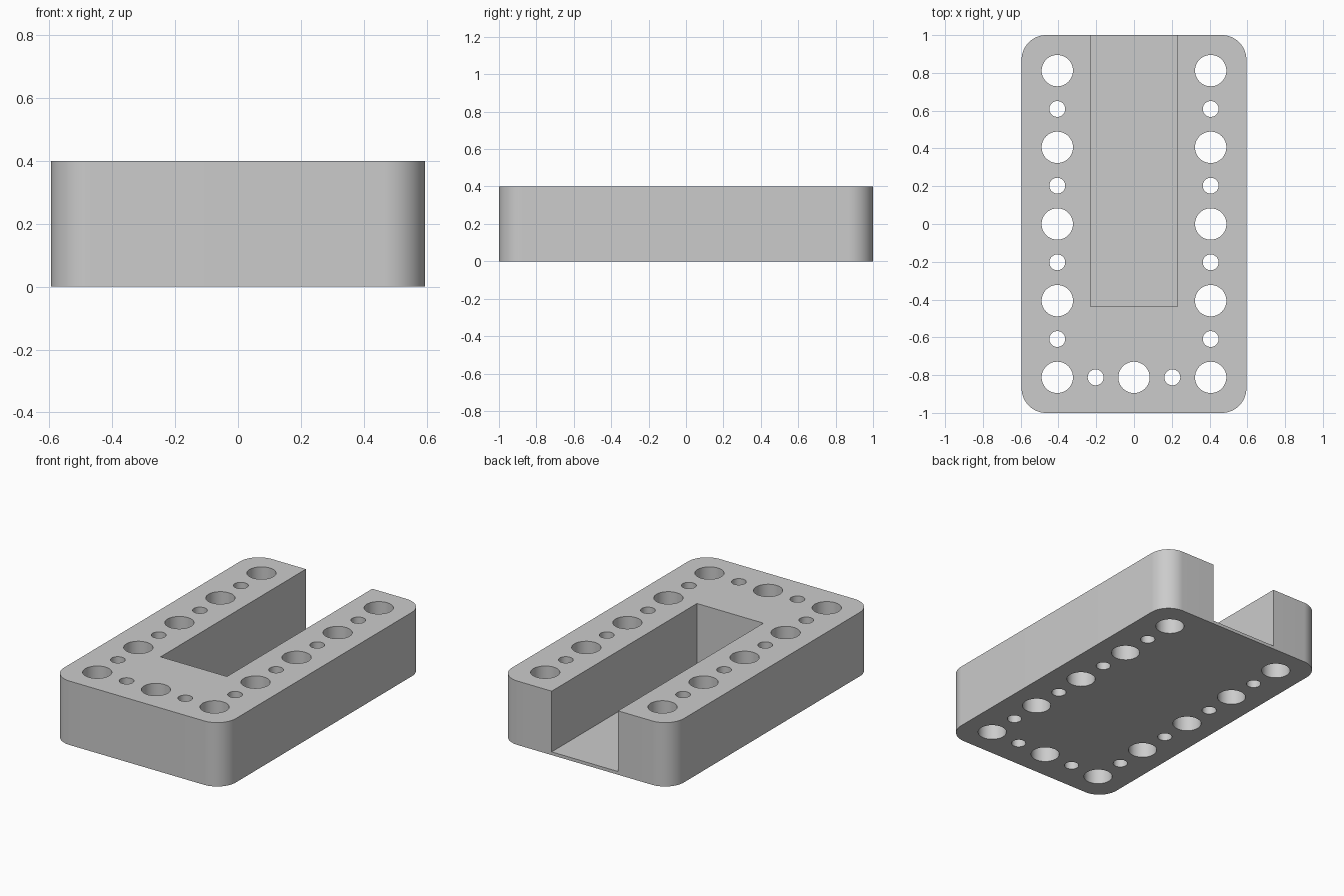
import bpy, bmesh, math
from mathutils import Matrix, Vector

cube = bpy.data.objects.get("Cube")
if cube:
    bpy.data.objects.remove(cube, do_unlink=True)

WIDTH, LENGTH, HEIGHT = 1.19, 2.0, 0.4
PITCH = 0.203
BIG, SMALL = 0.083, 0.042

grey = bpy.data.materials.new("plain grey")
grey.use_nodes = True
colour = (0.6, 0.6, 0.6, 1)
grey.diffuse_color = colour
grey.node_tree.nodes["Principled BSDF"].inputs["Base Color"].default_value = colour


def add_box(bm, low, high):
    low, high = Vector(low), Vector(high)
    matrix = Matrix.Translation((low + high) / 2) @ Matrix.Diagonal((*(high - low), 1))
    bmesh.ops.create_cube(bm, size=1, matrix=matrix)


def add_hole(bm, x, y, radius):
    bmesh.ops.create_cone(bm, cap_ends=True, segments=48, radius1=radius, radius2=radius,
                          depth=HEIGHT * 2, matrix=Matrix.Translation((x, y, HEIGHT / 2)))


def make_object(name, bm):
    mesh = bpy.data.meshes.new(name)
    bm.to_mesh(mesh)
    bm.free()
    mesh.materials.append(grey)
    obj = bpy.data.objects.new(name, mesh)
    bpy.context.collection.objects.link(obj)
    return obj


# Block with rounded upright corners
bm = bmesh.new()
add_box(bm, (-WIDTH / 2, -LENGTH / 2, 0), (WIDTH / 2, LENGTH / 2, HEIGHT))
upright = [e for e in bm.edges if abs(e.verts[0].co.z - e.verts[1].co.z) > 0.1]
bmesh.ops.bevel(bm, geom=upright, offset=0.13, segments=16, profile=0.5, affect='EDGES')
block = make_object("slotted_block", bm)

# Cutter: slot open at the back, leaving a thin floor
bm = bmesh.new()
add_box(bm, (-0.23, -0.437, 0.02), (0.23, LENGTH, HEIGHT * 2))

# Cutter: alternating large and small holes along both sides and the front
for i in range(-4, 5):
    for side in (-1, 1):
        add_hole(bm, side * 2 * PITCH, i * PITCH, SMALL if i % 2 else BIG)
for i in (-1, 0, 1):
    add_hole(bm, i * PITCH, -4 * PITCH, SMALL if i % 2 else BIG)
cutter = make_object("hole_cutter", bm)
cutter.hide_render = True

# Cut the block, then discard the cutter
cut = block.modifiers.new("cut", 'BOOLEAN')
cut.operation = 'DIFFERENCE'
cut.solver = 'EXACT'
cut.object = cutter
bpy.ops.object.select_all(action='DESELECT')
block.select_set(True)
bpy.context.view_layer.objects.active = block
bpy.ops.object.modifier_apply(modifier=cut.name)
bpy.data.objects.remove(cutter, do_unlink=True)
bpy.ops.object.shade_smooth_by_angle(angle=math.radians(30))
